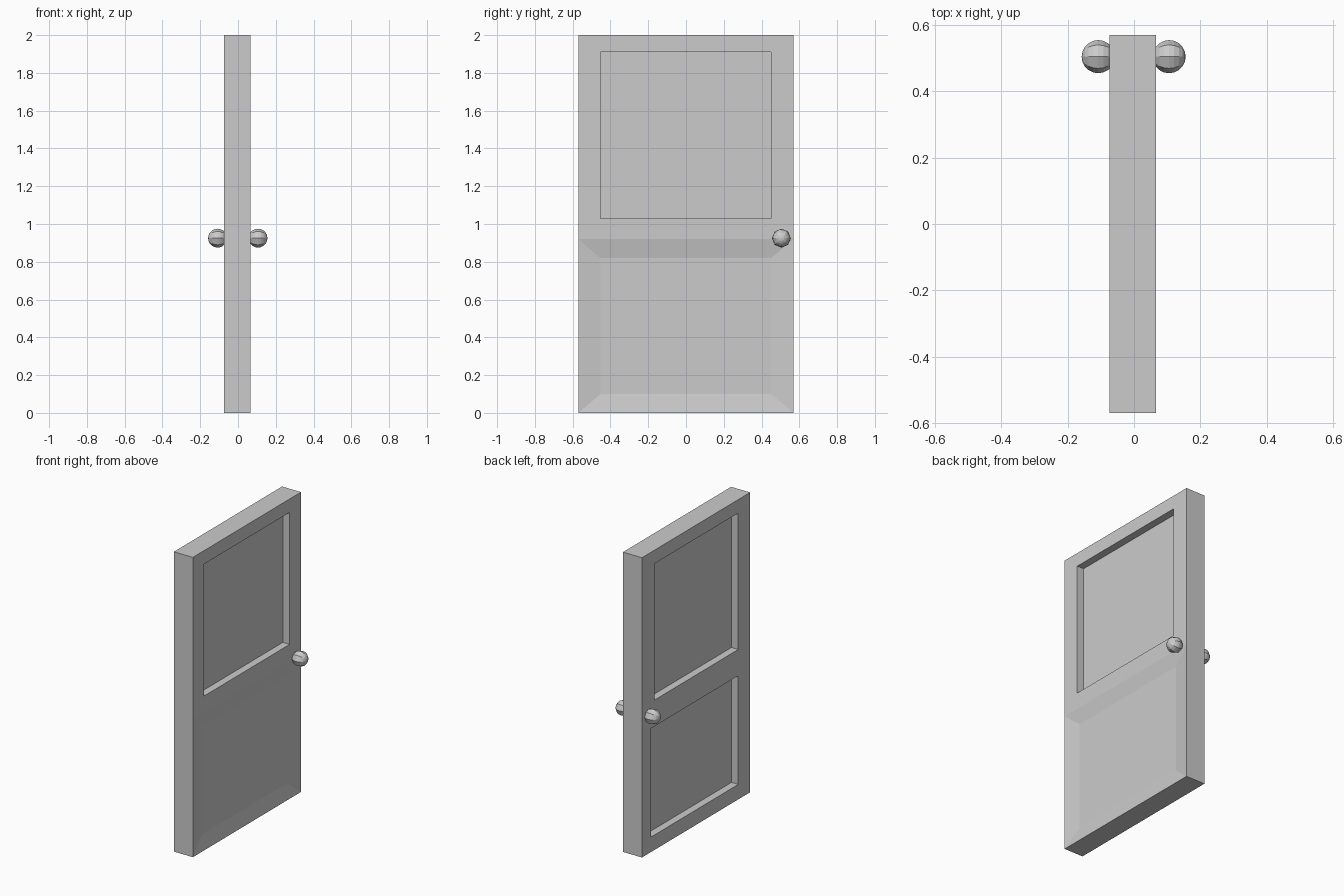
import bpy, bmesh, math
from mathutils import Matrix

if "Cube" in bpy.data.objects:
    bpy.data.objects.remove(bpy.data.objects["Cube"])

BACK, FRONT = -0.074, 0.066      # x of the two broad faces
HALF, RAIL, TOP = 0.57, 0.92, 2.0  # half width, split height, door height


def loop(bm, x, y0, y1, z0, z1):
    return [bm.verts.new((x, y, z)) for y, z in ((y0, z0), (y1, z0), (y1, z1), (y0, z1))]


def bridge(bm, a, b):
    for i in range(4):
        j = (i + 1) % 4
        bm.faces.new((a[i], a[j], b[j], b[i]))


def panel(bm, x, zs, inner, floor_x, sloped=False):
    """Frame around an inset panel, with stepped or sloped walls."""
    outer = loop(bm, x, -HALF, HALF, *zs)
    floor = loop(bm, floor_x, *inner)
    if sloped:
        bridge(bm, outer, floor)
    else:
        rim = loop(bm, x, *inner)
        bridge(bm, outer, rim)
        bridge(bm, rim, floor)
    bm.faces.new(floor)


# Door slab with its inset panels
bm = bmesh.new()
panel(bm, FRONT, (RAIL, TOP), (-0.452, 0.45, 1.03, 1.91), FRONT - 0.05)
panel(bm, FRONT, (0, RAIL), (-0.452, 0.45, 0.10, 0.82), FRONT - 0.018, sloped=True)
panel(bm, BACK, (RAIL, TOP), (-0.445, 0.437, 1.00, 1.91), BACK + 0.05)
panel(bm, BACK, (0, RAIL), (-0.445, 0.475, 0.10, 0.825), BACK + 0.05)

# Narrow edges of the slab
rim = [(-HALF, 0), (HALF, 0), (HALF, RAIL), (HALF, TOP), (-HALF, TOP), (-HALF, RAIL)]
for (ya, za), (yb, zb) in zip(rim, rim[1:] + rim[:1]):
    bm.faces.new([bm.verts.new(p) for p in
                  ((BACK, ya, za), (BACK, yb, zb), (FRONT, yb, zb), (FRONT, ya, za))])
bmesh.ops.remove_doubles(bm, verts=bm.verts, dist=1e-4)
bmesh.ops.recalc_face_normals(bm, faces=bm.faces)
mesh = bpy.data.meshes.new("door_slab")
bm.to_mesh(mesh)
bm.free()
bpy.context.collection.objects.link(bpy.data.objects.new("door_slab", mesh))

# Round knobs on both faces, poles along x
for name, x in (("knob_front", 0.106), ("knob_back", -0.108)):
    bpy.ops.mesh.primitive_uv_sphere_add(segments=8, ring_count=10, radius=0.05,
                                         location=(x, 0.505, 0.925),
                                         rotation=(0, math.pi / 2, 0))
    bpy.context.object.name = name
